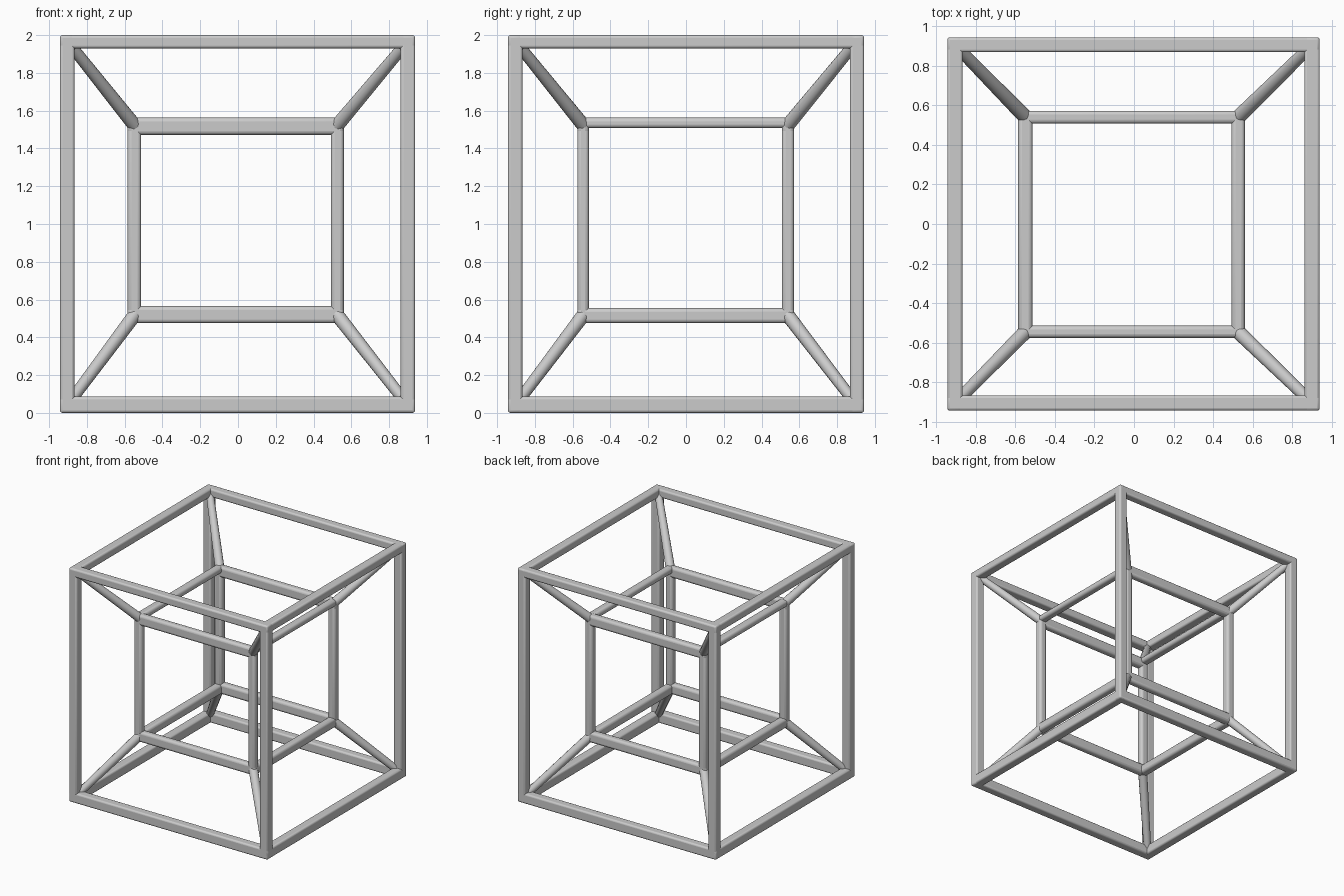
import bpy
from mathutils import Vector

if "Cube" in bpy.data.objects:
    bpy.data.objects.remove(bpy.data.objects["Cube"])


def finish(ob, name, bevel):
    ob.name = name
    if bevel:
        m = ob.modifiers.new("round_edges", "BEVEL")
        m.width = bevel
        m.segments = 3
    bpy.context.view_layer.objects.active = ob
    ob.select_set(True)
    bpy.ops.object.shade_smooth_by_angle()


def bar(name, ranges, bevel):
    lo = Vector([r[0] for r in ranges])
    hi = Vector([r[1] for r in ranges])
    bpy.ops.mesh.primitive_cube_add(size=1, location=(lo + hi) / 2)
    ob = bpy.context.object
    ob.scale = hi - lo
    bpy.ops.object.transform_apply(location=False, rotation=False, scale=True)
    finish(ob, name, bevel)


def frame(name, spans, bevel):
    """Twelve bars; spans(run)[axis] gives the low and high strip of each axis."""
    for run in range(3):
        strips = spans(run)
        a, b = [i for i in range(3) if i != run]
        for i in range(2):
            for j in range(2):
                r = [None] * 3
                r[run] = (strips[run][0][0], strips[run][1][1])
                r[a], r[b] = strips[a][i], strips[b][j]
                bar(f"{name}_bar_{'xyz'[run]}", r, bevel)


# Outer cube frame
def outer(run):
    return [[(-.943, -.866), (.861, .938)],
            [(-.943, -.866), (.868, .943)],
            [(0, .086), (1.93, 2)]]


# Inner cube frame, with taller rails along x
def inner(run):
    z = [(.475, .565), (1.472, 1.563)] if run == 0 else [(.475, .555), (1.508, 1.563)]
    return [[(-.585, -.513), (.492, .56)],
            [(-.575, -.514), (.507, .572)], z]


frame("outer", outer, .014)
frame("inner", inner, .02)

# Tapered struts joining matching corners
for x0, x1 in ((-.548, -.885), (.526, .88)):
    for y0, y1 in ((-.544, -.885), (.539, .885)):
        for z0, z1 in ((.517, .065), (1.523, 1.945)):
            p, q = Vector((x0, y0, z0)), Vector((x1, y1, z1))
            d = q - p
            bpy.ops.mesh.primitive_cone_add(vertices=12, radius1=.037, radius2=.03,
                                            depth=d.length, location=(p + q) / 2)
            ob = bpy.context.object
            ob.rotation_euler = d.to_track_quat("Z", "Y").to_euler()
            finish(ob, "corner_strut", 0)
